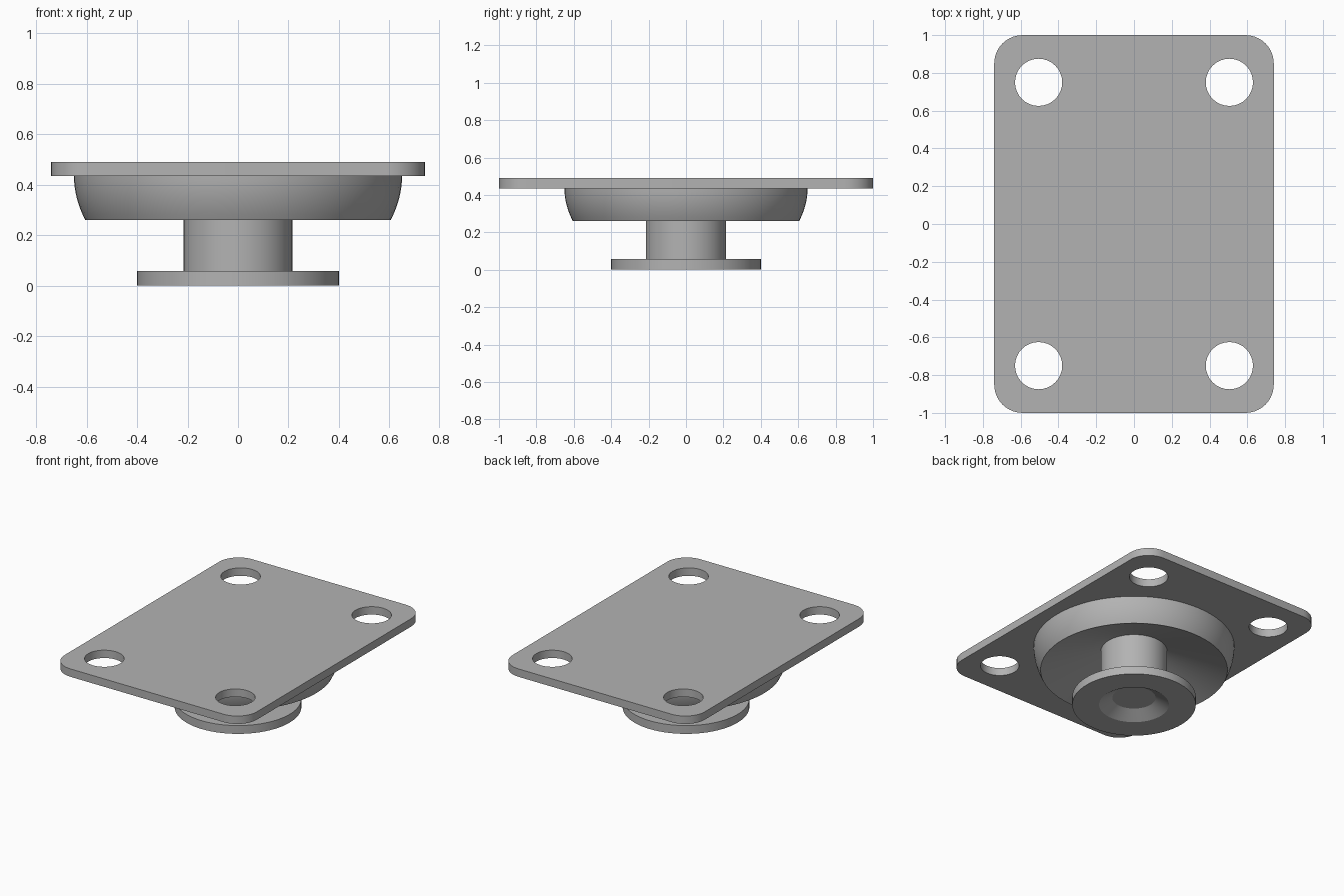
import bpy
import bmesh
from math import pi, sin, cos, radians

default = bpy.data.objects.get("Cube")
if default:
    bpy.data.objects.remove(default, do_unlink=True)

SEGMENTS = 72
PLATE_BOTTOM, PLATE_TOP = 0.435, 0.49
BOWL_BOTTOM, BOWL_CENTRE = 0.26, 0.4
STEM_RADIUS, FOOT_TOP = 0.215, 0.058

# Single metal colour
grey = bpy.data.materials.new("grey metal")
grey.use_nodes = True
colour = (0.45, 0.45, 0.45, 1)
grey.diffuse_color = colour
grey.node_tree.nodes["Principled BSDF"].inputs["Base Color"].default_value = colour


def finish(name, bm):
    mesh = bpy.data.meshes.new(name)
    bm.to_mesh(mesh)
    bm.free()
    mesh.materials.append(grey)
    obj = bpy.data.objects.new(name, mesh)
    bpy.context.collection.objects.link(obj)
    return obj


def smooth(obj):
    bpy.ops.object.select_all(action="DESELECT")
    obj.select_set(True)
    bpy.context.view_layer.objects.active = obj
    bpy.ops.object.shade_smooth_by_angle(angle=radians(25))


def lathe(name, profile):
    """Revolve (radius, z) points around z; the outside is left of travel."""
    bm = bmesh.new()
    rings = []
    for r, z in profile:
        if r == 0:
            rings.append([bm.verts.new((0, 0, z))] * SEGMENTS)
        else:
            angles = [2 * pi * i / SEGMENTS for i in range(SEGMENTS)]
            rings.append([bm.verts.new((r * cos(a), r * sin(a), z)) for a in angles])
    for upper, lower in zip(rings, rings[1:]):
        for i in range(SEGMENTS):
            j = (i + 1) % SEGMENTS
            corners = dict.fromkeys((upper[i], lower[i], lower[j], upper[j]))
            bm.faces.new(list(corners))
    obj = finish(name, bm)
    smooth(obj)
    return obj


def prism(name, outline, bottom, top):
    bm = bmesh.new()
    face = bm.faces.new([bm.verts.new((x, y, bottom)) for x, y in outline])
    extruded = bmesh.ops.extrude_face_region(bm, geom=[face])["geom"]
    for v in extruded:
        if isinstance(v, bmesh.types.BMVert):
            v.co.z = top
    bmesh.ops.recalc_face_normals(bm, faces=bm.faces)
    return finish(name, bm)


def arc(cx, cy, radius, start, sweep, steps):
    angles = [start + sweep * i / steps for i in range(steps + 1)]
    return [(cx + radius * cos(a), cy + radius * sin(a)) for a in angles]


# Top plate with rounded corners
corner = 0.15
outline = []
for k, (sx, sy) in enumerate([(1, 1), (-1, 1), (-1, -1), (1, -1)]):
    outline += arc(sx * (0.74 - corner), sy * (1 - corner), corner, k * pi / 2, pi / 2, 10)
plate = prism("top_plate", outline, PLATE_BOTTOM, PLATE_TOP)

# Four bolt holes through the plate
for sx in (-1, 1):
    for sy in (-1, 1):
        circle = arc(sx * 0.505, sy * 0.75, 0.125, 0, 2 * pi, 32)[:-1]
        cutter = prism("hole_cutter", circle, PLATE_BOTTOM - 0.1, PLATE_TOP + 0.1)
        cutter.hide_render = True
        cut = plate.modifiers.new("bolt hole", "BOOLEAN")
        cut.operation = "DIFFERENCE"
        cut.solver = "EXACT"
        cut.object = cutter
        bpy.context.view_layer.objects.active = plate
        bpy.ops.object.modifier_apply(modifier=cut.name)
        bpy.data.objects.remove(cutter, do_unlink=True)
smooth(plate)

# Curved bowl with a conical hollow underneath
steps = 8
bowl = []
for i in range(steps + 1):
    t = i / steps
    bowl.append((0.65 - 0.045 * t * t, PLATE_BOTTOM + (BOWL_BOTTOM - PLATE_BOTTOM) * t))
bowl.append((STEM_RADIUS, BOWL_CENTRE))
lathe("bowl", bowl)

# Stem between bowl and foot
lathe("stem", [(STEM_RADIUS, BOWL_CENTRE), (STEM_RADIUS, FOOT_TOP)])

# Round foot with a countersunk recess in its underside
lathe("foot", [(STEM_RADIUS, FOOT_TOP), (0.4, FOOT_TOP), (0.4, 0),
               (0.226, 0), (0.14, 0.052), (0, 0.052)])
